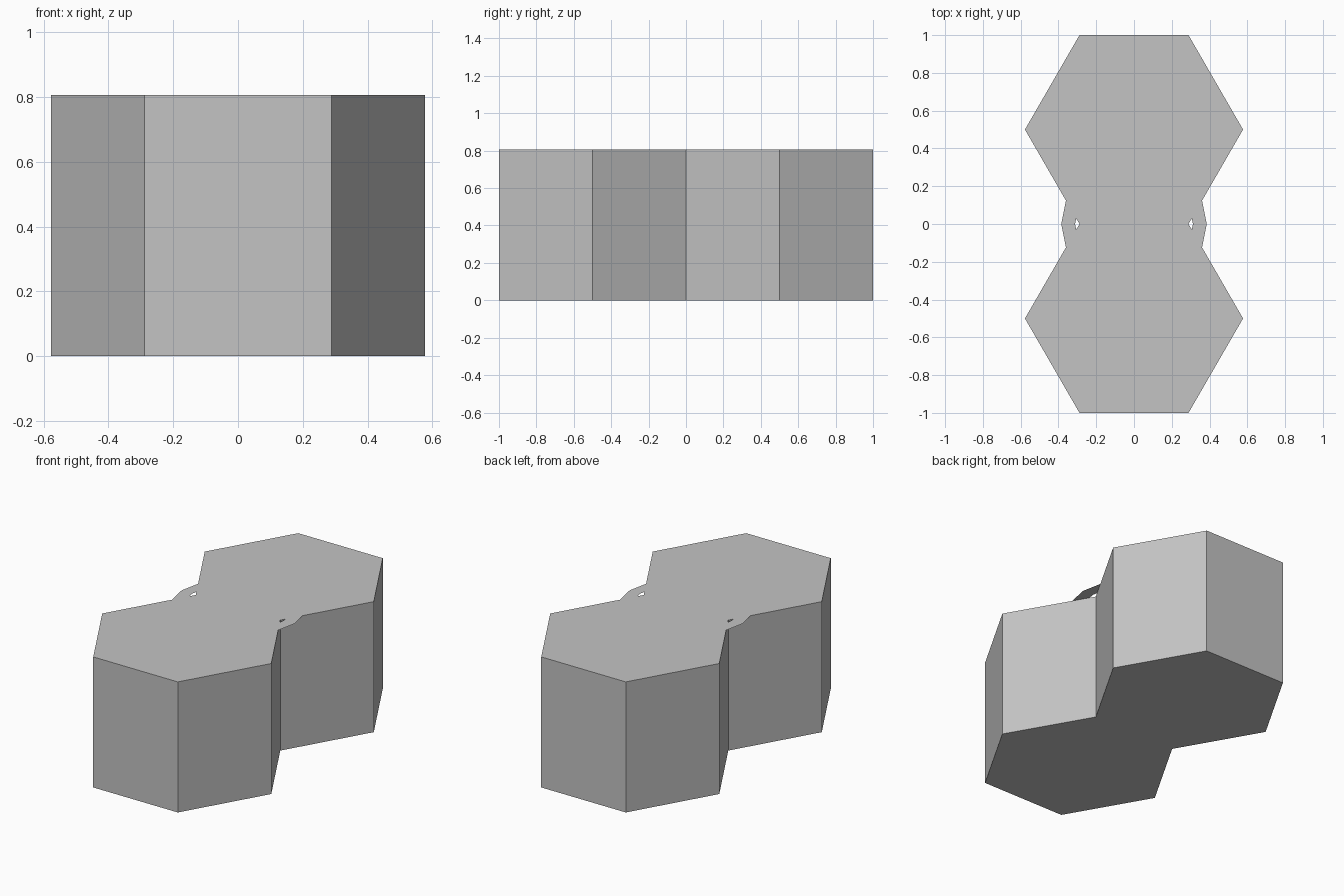
import bpy
import bmesh
import math

cube = bpy.data.objects.get("Cube")
if cube:
    bpy.data.objects.remove(cube, do_unlink=True)

HEIGHT = 0.806
HEX_RADIUS = 1 / math.sqrt(3)

grey = bpy.data.materials.new("mid_grey")
grey.use_nodes = True
colour = (0.55, 0.55, 0.55, 1)
grey.diffuse_color = colour
grey.node_tree.nodes["Principled BSDF"].inputs["Base Color"].default_value = colour


def add_object(name, bm, location):
    mesh = bpy.data.meshes.new(name)
    bm.to_mesh(mesh)
    bm.free()
    mesh.materials.append(grey)
    obj = bpy.data.objects.new(name, mesh)
    obj.location = location
    bpy.context.collection.objects.link(obj)


def polygon(bm, sides, radius):
    return [bm.verts.new((radius * math.cos(math.tau * i / sides),
                          radius * math.sin(math.tau * i / sides), 0))
            for i in range(sides)]


# Two hexagonal blocks meeting flat side to flat side
for name, y in (("front_hex_block", -0.5), ("back_hex_block", 0.5)):
    bm = bmesh.new()
    base = bm.faces.new(polygon(bm, 6, HEX_RADIUS))
    top = bmesh.ops.extrude_face_region(bm, geom=[base])
    verts = [v for v in top["geom"] if isinstance(v, bmesh.types.BMVert)]
    bmesh.ops.translate(bm, verts=verts, vec=(0, 0, HEIGHT))
    bmesh.ops.recalc_face_normals(bm, faces=bm.faces)
    add_object(name, bm, (0, y, 0))

# Flat ring lying over the joint
bm = bmesh.new()
outer = polygon(bm, 16, 0.385)
inner = polygon(bm, 16, 0.312)
for i in range(16):
    j = (i + 1) % 16
    bm.faces.new((outer[i], outer[j], inner[j], inner[i]))
add_object("joint_ring", bm, (0, 0, HEIGHT + 0.003))
